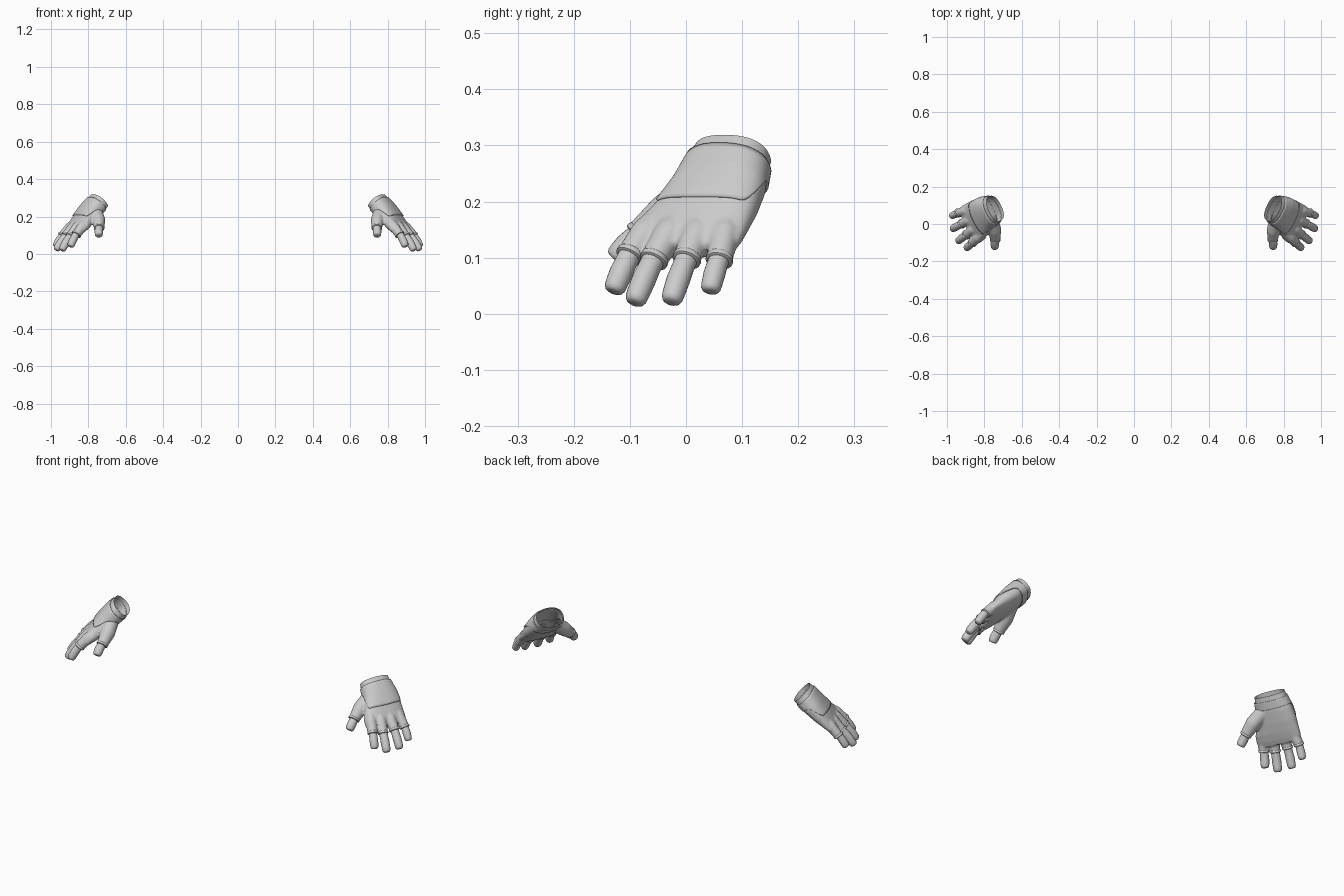
import bpy, bmesh
from math import sin, cos, pi, copysign
from mathutils import Vector, Matrix

if "Cube" in bpy.data.objects:
    bpy.data.objects.remove(bpy.data.objects["Cube"])

# Hand frame: u = towards fingertips, v = thumb side to little finger, w = out of the back
D = Vector((0.627, -0.313, -0.713)).normalized()
A = Vector((0.43, 0.903, 0)).normalized()
N = D.cross(A).normalized()
FRAME = Matrix.Translation((0.74, 0.078, 0.284)) @ Matrix((D, A, N)).transposed().to_4x4()

# Palm sections: u, v centre, half width, w centre, half thickness
SECTIONS = [(-0.02, .006, .070, 0, .049), (0, .006, .072, 0, .050), (.03, .006, .078, 0, .051),
            (.08, .008, .087, 0, .049), (.13, .002, .097, 0, .044), (.18, -.010, .108, 0, .036),
            (.215, -.013, .110, .001, .029), (.24, -.013, .102, .001, .021)]


def section(u):
    for a, b in zip(SECTIONS, SECTIONS[1:]):
        if u <= b[0]:
            t = (u - a[0]) / (b[0] - a[0])
            return [p + (q - p) * t for p, q in zip(a, b)]
    return SECTIONS[-1]


def palm_point(u, ang, off=0):
    _, vc, hv, wc, hw = section(u)
    c, s = cos(ang), sin(ang)
    k = 2 / 2.35
    return Vector((u, vc + (hv + off) * copysign(abs(c) ** k, c),
                   wc + (hw + off) * copysign(abs(s) ** k, s)))


def loft(bm, rings, caps=True):
    rows = [[bm.verts.new(p) for p in r] for r in rings]
    n = len(rows[0])
    for a, b in zip(rows, rows[1:]):
        for i in range(n):
            bm.faces.new((a[i], a[(i + 1) % n], b[(i + 1) % n], b[i]))
    if caps:
        bm.faces.new(rows[0][::-1])
        bm.faces.new(rows[-1])


def tube(bm, pts, radii, n=24):
    pts = [Vector(p) for p in pts]
    rings = []
    for i, (p, r) in enumerate(zip(pts, radii)):
        t = (pts[min(i + 1, len(pts) - 1)] - pts[max(i - 1, 0)]).normalized()
        side = Vector((0, 0, 1)).cross(t).normalized()
        up = t.cross(side)
        rings.append([p + r * (cos(2 * pi * k / n) * side + sin(2 * pi * k / n) * up) for k in range(n)])
    loft(bm, rings)


def to_object(bm, name):
    bmesh.ops.recalc_face_normals(bm, faces=bm.faces)
    me = bpy.data.meshes.new(name)
    bm.to_mesh(me)
    bm.free()
    ob = bpy.data.objects.new(name, me)
    bpy.context.collection.objects.link(ob)
    return ob


def finish(ob, angle=0.7):
    ob.data.transform(FRAME)
    bpy.ops.object.select_all(action='DESELECT')
    ob.select_set(True)
    bpy.context.view_layer.objects.active = ob
    bpy.ops.object.shade_smooth_by_angle(angle=angle)
    m = ob.modifiers.new("other_hand", 'MIRROR')
    m.use_mirror_merge = False


# Digits: name, root, knuckle, cuff, tip, radii at root / knuckle / cuff / tip
DIGITS = [
    ("index", (.15, -.078, .004), (.205, -.092, .009), (.262, -.104, .008), (.336, -.116, -.008), (.022, .027, .0245, .020)),
    ("middle", (.15, -.036, .006), (.21, -.042, .013), (.275, -.052, .010), (.368, -.062, -.004), (.022, .027, .0245, .0205)),
    ("ring", (.15, .008, .006), (.21, .012, .011), (.272, .012, .009), (.367, .010, -.003), (.022, .027, .024, .020)),
    ("little", (.15, .052, .002), (.205, .064, .006), (.268, .073, .003), (.335, .074, -.009), (.022, .026, .023, .0185)),
    ("thumb", (.07, -.035, -.012), (.112, -.098, -.036), (.155, -.145, -.051), (.197, -.181, -.066), (.036, .036, .0265, .0215)),
]

# Glove body: palm and finger sleeves fused into one skin, open at the wrist
bm = bmesh.new()
angs = [2 * pi * k / 56 for k in range(56)]
loft(bm, [[palm_point(s[0], a) for a in angs] for s in SECTIONS])
for _, root, knuckle, cuff, tip, r in DIGITS:
    tube(bm, [root, knuckle, cuff], r[:3])
raw = to_object(bm, "glove_source")
rm = raw.modifiers.new("fuse", 'REMESH')
rm.mode = 'VOXEL'
rm.voxel_size = 0.0045
sm = raw.modifiers.new("soften", 'SMOOTH')
sm.factor = 0.5
sm.iterations = 6
deps = bpy.context.evaluated_depsgraph_get()
fused = bpy.data.meshes.new_from_object(raw.evaluated_get(deps))
bpy.data.objects.remove(raw)
bm = bmesh.new()
bm.from_mesh(fused)
bmesh.ops.bisect_plane(bm, geom=bm.verts[:] + bm.edges[:] + bm.faces[:], dist=1e-5,
                       plane_co=(0, 0, 0), plane_no=(1, 0, 0), clear_inner=True)
finish(to_object(bm, "glove_body"), 1.2)

# Bare fingers with blunt tips, and the rolled cuff around each
for name, root, knuckle, cuff, tip, r in DIGITS:
    c, t = Vector(cuff), Vector(tip)
    axis = t - c
    start = c - axis.normalized() * 0.012
    bm = bmesh.new()
    steps = [(0, 0), (.3, 0), (.55, .003), (.8, 0), (.91, -.001), (.97, -.004), (1, -.009)]
    pts = [start.lerp(t, f) + Vector((0, 0, .003 * sin(pi * f))) for f, _ in steps]
    tube(bm, pts, [r[3] + min(d, .001) for _, d in steps])
    finish(to_object(bm, name + "_finger"), 1.0)
    bm = bmesh.new()
    e = (c - Vector(knuckle)).normalized().lerp(axis.normalized(), .5)
    prof = [(-.011, -.003), (-.008, .0008), (-.003, .002), (.001, .0015), (.003, -.002)]
    tube(bm, [c + e * o for o, _ in prof], [r[2] + d for _, d in prof])
    finish(to_object(bm, name + "_cuff"), 0.9)

# Wrist strap that widens into a shield on the back of the hand
bm = bmesh.new()
angs = [2 * pi * k / 72 for k in range(72)]


def strap_end(a):
    t = max(0, min(1, (sin(a) + .1) / .75))
    return .062 + .08 * t * t * (3 - 2 * t) + .006 * max(0, sin(a)) ** 6


loft(bm, [[palm_point(.024 + (strap_end(a) - .024) * j / 12, a, .004) for a in angs]
          for j in range(13)], caps=False)
strap = to_object(bm, "wrist_strap")
sol = strap.modifiers.new("thickness", 'SOLIDIFY')
sol.thickness = 0.006
sol.offset = -1
finish(strap)
